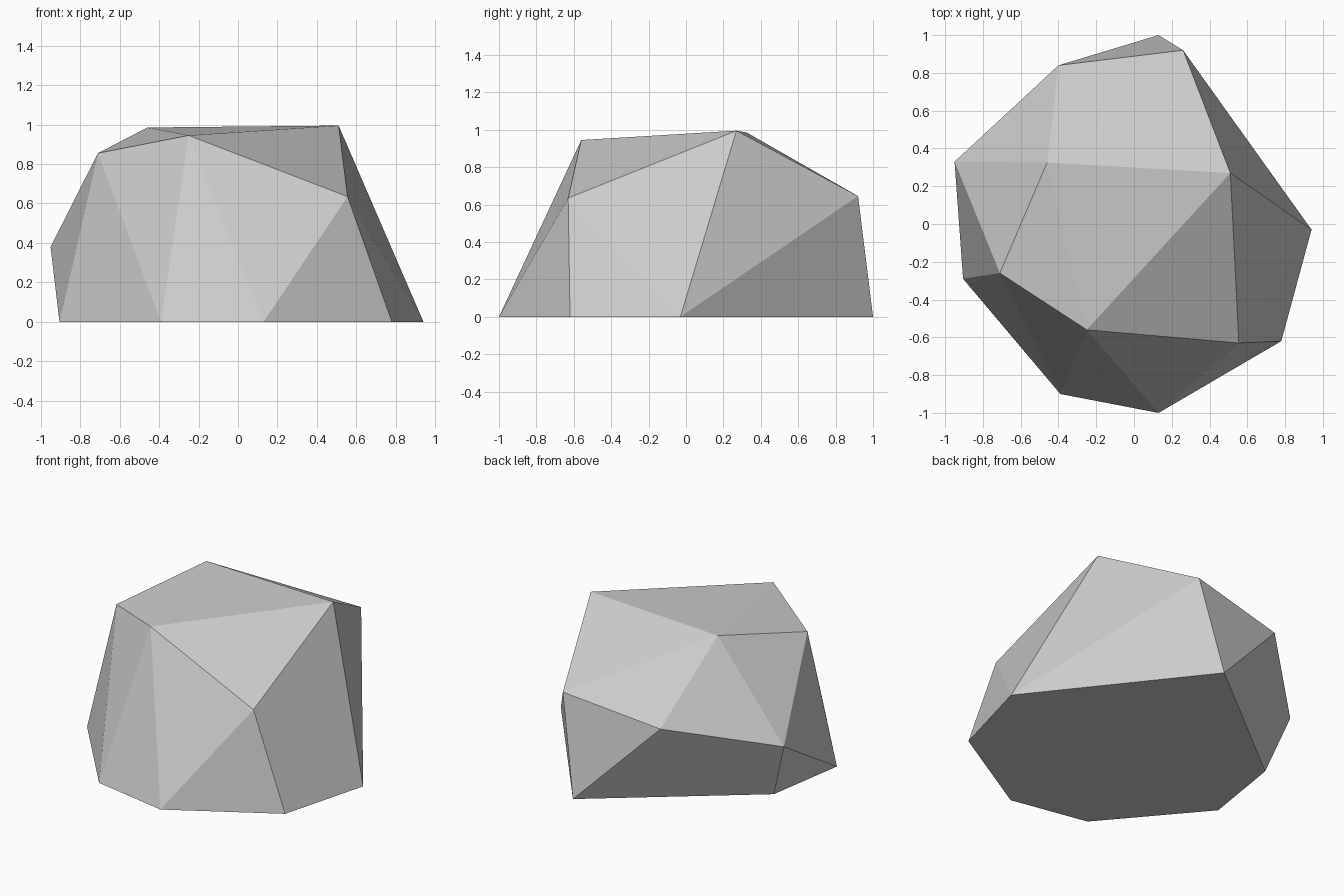
import bpy
import bmesh

cube = bpy.data.objects.get("Cube")
if cube:
    bpy.data.objects.remove(cube, do_unlink=True)

# Flat grey stone
stone = bpy.data.materials.new("stone_grey")
stone.use_nodes = True
colour = (0.6, 0.6, 0.6, 1.0)
stone.diffuse_color = colour
stone.node_tree.nodes["Principled BSDF"].inputs["Base Color"].default_value = colour

# Footprint on the ground
ground_ring = [(0.13, 1.0), (0.94, -0.03), (0.78, -0.62), (0.13, -1.0),
               (-0.39, -0.9), (-0.905, -0.29), (-0.82, 0.25)]
# Corners around the shoulder and the crown
shoulder = [(0.26, 0.92, 0.645), (-0.4, 0.84, 0.545),
            (-0.95, 0.33, 0.38), (0.555, -0.63, 0.635)]
crown = [(-0.46, 0.325, 0.985), (0.51, 0.27, 0.995),
         (-0.25, -0.56, 0.945), (-0.71, -0.26, 0.855)]

# Chiselled boulder: convex skin over the corners
bm = bmesh.new()
for point in [(x, y, 0.0) for x, y in ground_ring] + shoulder + crown:
    bm.verts.new(point)
bmesh.ops.convex_hull(bm, input=bm.verts[:])
bmesh.ops.dissolve_limit(bm, angle_limit=0.01, verts=bm.verts[:], edges=bm.edges[:])
bmesh.ops.recalc_face_normals(bm, faces=bm.faces[:])

mesh = bpy.data.meshes.new("boulder")
bm.to_mesh(mesh)
bm.free()
mesh.materials.append(stone)
boulder = bpy.data.objects.new("boulder", mesh)
bpy.context.collection.objects.link(boulder)
